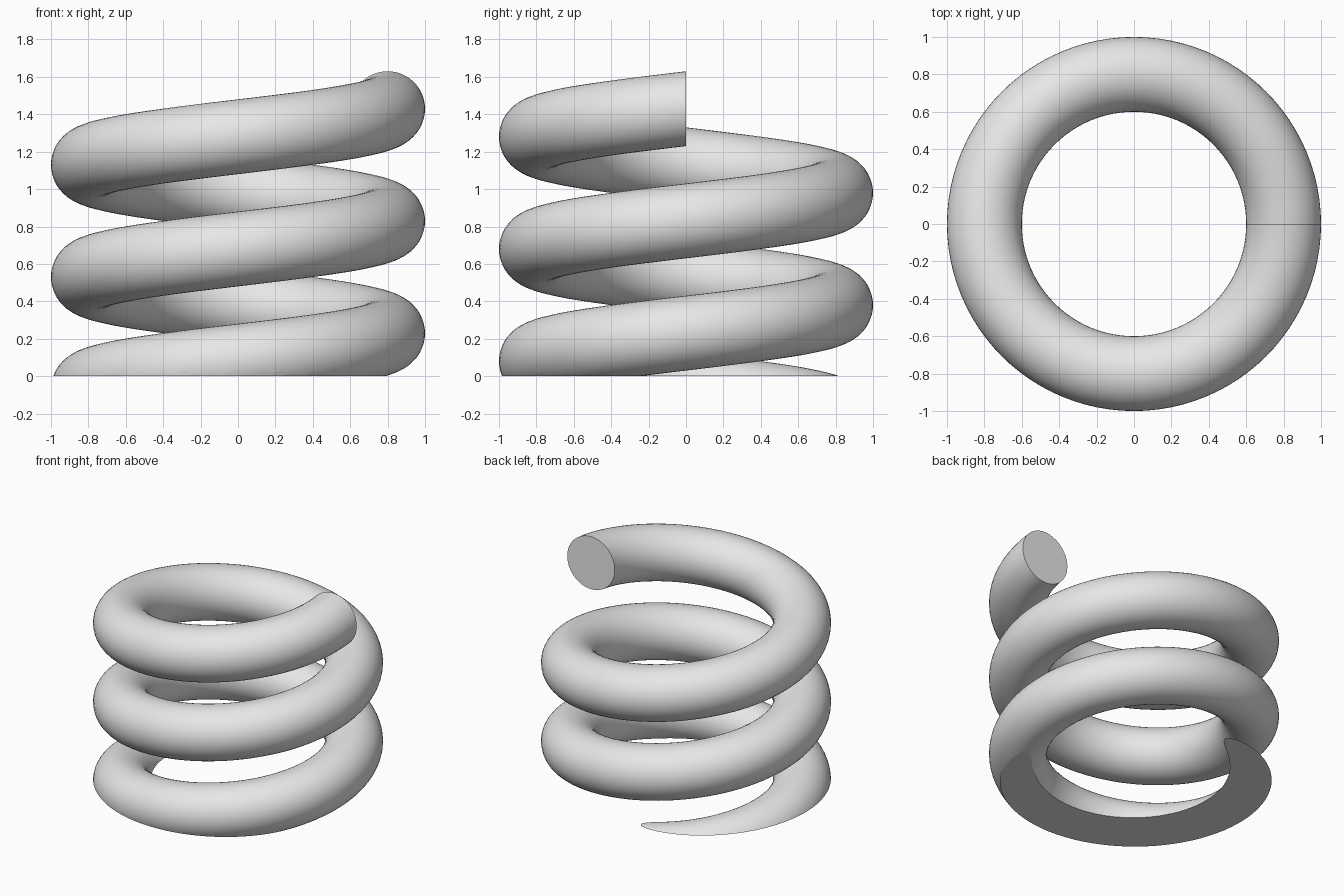
import bpy, bmesh, math

cube = bpy.data.objects.get("Cube")
if cube:
    bpy.data.objects.remove(cube, do_unlink=True)

COIL_RADIUS = 0.8
WIRE_RADIUS = 0.2
PITCH = 0.6
TOP = 1.43        # wire centre height at the upper end
TURNS = 3
STEPS = 96        # rings per turn
SIDES = 48        # points around the wire

grey = bpy.data.materials.new("light_grey")
grey.use_nodes = True
colour = (0.8, 0.8, 0.8, 1)
grey.diffuse_color = colour
grey.node_tree.nodes["Principled BSDF"].inputs["Base Color"].default_value = colour

bm = bmesh.new()


def ring(turn):
    """Upright round section of the wire, a number of turns below the top end."""
    angle = -math.tau * turn
    points = []
    for i in range(SIDES):
        a = math.tau * i / SIDES
        r = COIL_RADIUS + WIRE_RADIUS * math.cos(a)
        z = TOP - PITCH * turn + WIRE_RADIUS * math.sin(a)
        points.append(bm.verts.new((r * math.cos(angle), r * math.sin(angle), z)))
    return points


# Wire skin, wound downwards from the upper end
rings = [ring(k / STEPS) for k in range(TURNS * STEPS + 1)]
for low, high in zip(rings[1:], rings):
    for i in range(SIDES):
        j = (i + 1) % SIDES
        bm.faces.new((high[i], high[j], low[j], low[i]))

# Flat upper end
bm.faces.new(rings[0])

# Ground the coil flat at the base and close the cut
bmesh.ops.bisect_plane(bm, geom=bm.verts[:] + bm.edges[:] + bm.faces[:], dist=1e-5,
                       plane_co=(0, 0, 0), plane_no=(0, 0, 1), clear_inner=True)
rim = [e for e in bm.edges if e.is_boundary]
bmesh.ops.edgeloop_fill(bm, edges=rim)
bmesh.ops.recalc_face_normals(bm, faces=bm.faces[:])

mesh = bpy.data.meshes.new("spring_coil")
bm.to_mesh(mesh)
bm.free()
mesh.materials.append(grey)
coil = bpy.data.objects.new("spring_coil", mesh)
bpy.context.collection.objects.link(coil)

# Smooth wire with crisp end and base edges
bpy.ops.object.select_all(action="DESELECT")
coil.select_set(True)
bpy.context.view_layer.objects.active = coil
bpy.ops.object.shade_smooth_by_angle(angle=math.radians(30))
# The flat base meets the skin at shallow angles too, so keep its rim sharp
for poly in mesh.polygons:
    if len(poly.vertices) > 4:
        poly.use_smooth = False
